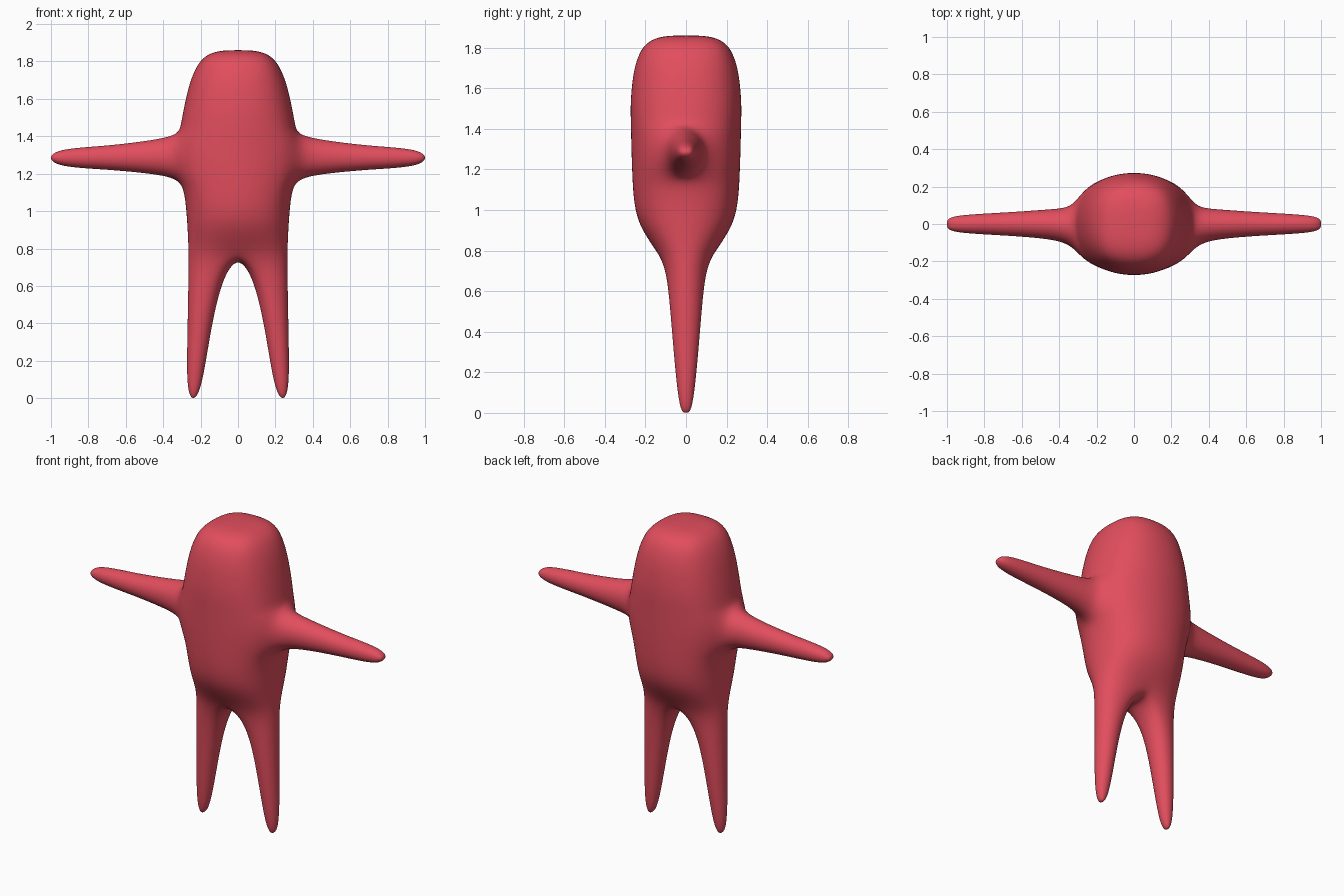
import bpy, bmesh

if "Cube" in bpy.data.objects:
    bpy.data.objects.remove(bpy.data.objects["Cube"], do_unlink=True)

red = bpy.data.materials.new("soft_red")
red.use_nodes = True
colour = (0.76, 0.075, 0.11, 1)
red.diffuse_color = colour
red.node_tree.nodes["Principled BSDF"].inputs["Base Color"].default_value = colour

bm = bmesh.new()


def body_ring(z, rx, ry):
    """Eight-point rounded square, starting at the front."""
    m, c = 1.08, 0.84
    pts = [(0, -m), (c, -c), (m, 0), (c, c), (0, m), (-c, c), (-m, 0), (-c, -c)]
    return [bm.verts.new((x * rx, y * ry, z)) for x, y in pts]


def limb_ring(place):
    """Six-point round section; place maps (across, along) to a position."""
    a, c, m = 1.04, 0.6, 1.2
    pts = [(-a, c), (0, m), (a, c), (a, -c), (0, -m), (-a, -c)]
    return [bm.verts.new(place(u, v)) for u, v in pts]


def bridge(a, b, skip=()):
    n = len(a)
    for i in range(n):
        if i not in skip:
            j = (i + 1) % n
            bm.faces.new((a[i], a[j], b[j], b[i]))


def limb(start, rings):
    """Extrude through the rings and close the tip."""
    for ring in rings:
        bridge(start, ring)
        start = ring
    bm.faces.new([start[i] for i in (0, 1, 4, 5)])
    bm.faces.new([start[i] for i in (1, 2, 3, 4)])


# Torso and head: height, half width, half depth
torso = [body_ring(*r) for r in (
    (1.86, 0.215, 0.235), (1.56, 0.29, 0.275), (1.45, 0.305, 0.272),
    (1.12, 0.285, 0.265), (0.93, 0.27, 0.245), (0.777, 0.263, 0.125))]
for i in range(len(torso) - 1):
    # Leave the side openings for the arms
    bridge(torso[i], torso[i + 1], (1, 2, 5, 6) if i == 2 else ())

# Crown
crown = bm.verts.new((0, 0, 1.86))
head = torso[0]
for i in (0, 2, 4, 6):
    bm.faces.new((head[i], head[i + 1], head[(i + 2) % 8], crown))

shoulder, armpit, hips = torso[2], torso[3], torso[5]
crotch = bm.verts.new((0, 0, 0.777))

# Arms: x, y centre, z centre, half depth, half height
arm_sections = ((0.325, -0.015, 1.29, 0.105, 0.12), (0.42, 0, 1.29, 0.08, 0.093),
                (0.72, 0, 1.285, 0.059, 0.06), (1.012, 0, 1.285, 0.045, 0.047))
# Legs: z, x centre, half width, half depth
leg_sections = ((0.62, 0.18, 0.085, 0.085), (0.3, 0.214, 0.057, 0.062),
                (-0.012, 0.24, 0.036, 0.03))

for side in (1, -1):
    front, mid, back = (1, 2, 3) if side == 1 else (7, 6, 5)
    opening = [shoulder[i] for i in (front, mid, back)]
    opening += [armpit[i] for i in (back, mid, front)]
    limb(opening, [limb_ring(lambda u, v: (side * x, yc + u * ry, zc + v * rz))
                   for x, yc, zc, ry, rz in arm_sections])

    socket = [hips[i] for i in (back, mid, front, 0)] + [crotch, hips[4]]
    limb(socket, [limb_ring(lambda u, v: (side * (xc + v * rx), -u * ry, z))
                  for z, xc, rx, ry in leg_sections])

bmesh.ops.recalc_face_normals(bm, faces=bm.faces[:])
mesh = bpy.data.meshes.new("figure_body")
bm.to_mesh(mesh)
bm.free()
mesh.materials.append(red)
mesh.shade_smooth()

figure = bpy.data.objects.new("figure_body", mesh)
bpy.context.collection.objects.link(figure)

# Round the simple cage into a soft figure
soften = figure.modifiers.new("soften", 'SUBSURF')
soften.levels = soften.render_levels = 4
